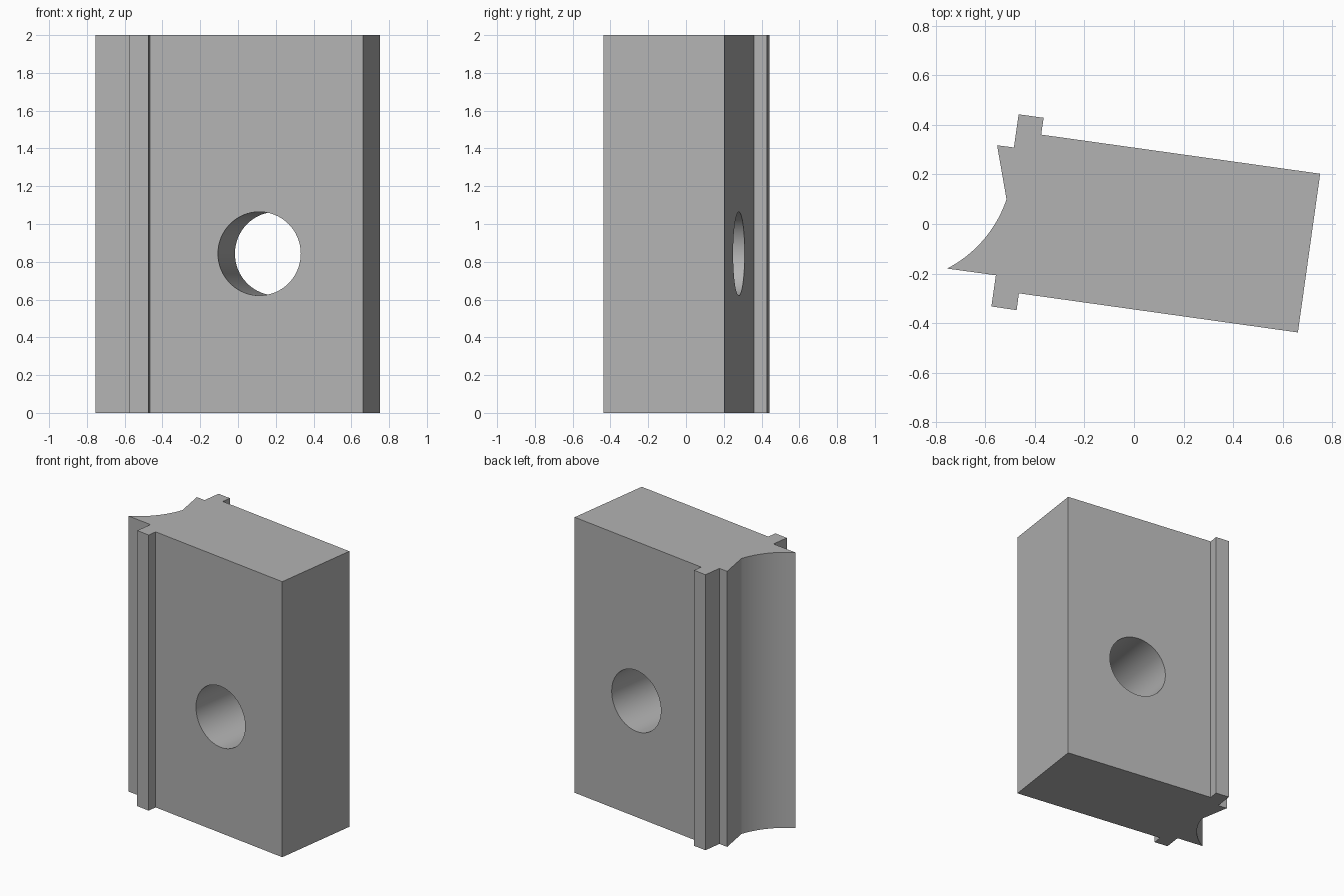
import bpy, bmesh, math
from mathutils import Vector

cube = bpy.data.objects.get("Cube")
if cube:
    bpy.data.objects.remove(cube, do_unlink=True)

HEIGHT = 2.0
TILT = math.radians(-8.0)

grey = bpy.data.materials.new("plain grey")
grey.use_nodes = True
colour = (0.45, 0.45, 0.45, 1)
grey.diffuse_color = colour
grey.node_tree.nodes["Principled BSDF"].inputs["Base Color"].default_value = colour


def arc(a, b, sagitta, steps):
    """Points from a to b along an arc bulging to the right of travel."""
    a, b = Vector(a), Vector(b)
    half = (b - a).length / 2
    radius = (half * half + sagitta * sagitta) / (2 * sagitta)
    along = (b - a).normalized()
    right = Vector((along.y, -along.x))
    centre = (a + b) / 2 - right * (radius - sagitta)
    sweep = math.asin(half / radius)
    angles = [sweep * (2 * i / steps - 1) for i in range(steps + 1)]
    return [centre + radius * (along * math.sin(t) + right * math.cos(t)) for t in angles]


# Plan outline: hollow end, rear rib, block, front rib
outline = arc((-0.755, -0.18), (-0.515, 0.10), 0.036, 24)
outline += [Vector(p) for p in (
    (-0.553, 0.318), (-0.485, 0.309), (-0.466, 0.443), (-0.365, 0.429),
    (-0.375, 0.361), (0.752, 0.203), (0.662, -0.438), (-0.465, -0.28),
    (-0.474, -0.348), (-0.576, -0.333), (-0.558, -0.207))]

bm = bmesh.new()
base = bm.faces.new([bm.verts.new((p.x, p.y, 0)) for p in outline])
top = bmesh.ops.extrude_face_region(bm, geom=[base])["geom"]
bmesh.ops.translate(bm, vec=(0, 0, HEIGHT),
                    verts=[v for v in top if isinstance(v, bmesh.types.BMVert)])
bmesh.ops.recalc_face_normals(bm, faces=bm.faces)
mesh = bpy.data.meshes.new("ribbed_block")
bm.to_mesh(mesh)
bm.free()
mesh.materials.append(grey)
block = bpy.data.objects.new("ribbed_block", mesh)
bpy.context.collection.objects.link(block)

# Round hole, square to the broad faces
bpy.ops.mesh.primitive_cylinder_add(
    vertices=64, radius=0.2215, depth=1.2,
    location=(0.158, -0.04, 0.843), rotation=(math.pi / 2, 0, TILT))
cutter = bpy.context.object
cutter.name = "hole_cutter"
cutter.data.materials.append(grey)

cut = block.modifiers.new("hole", 'BOOLEAN')
cut.operation = 'DIFFERENCE'
cut.solver = 'EXACT'
cut.object = cutter

bpy.ops.object.select_all(action='DESELECT')
block.select_set(True)
bpy.context.view_layer.objects.active = block
bpy.ops.object.modifier_apply(modifier=cut.name)
bpy.data.objects.remove(cutter, do_unlink=True)
bpy.ops.object.shade_smooth_by_angle(angle=math.radians(20))
